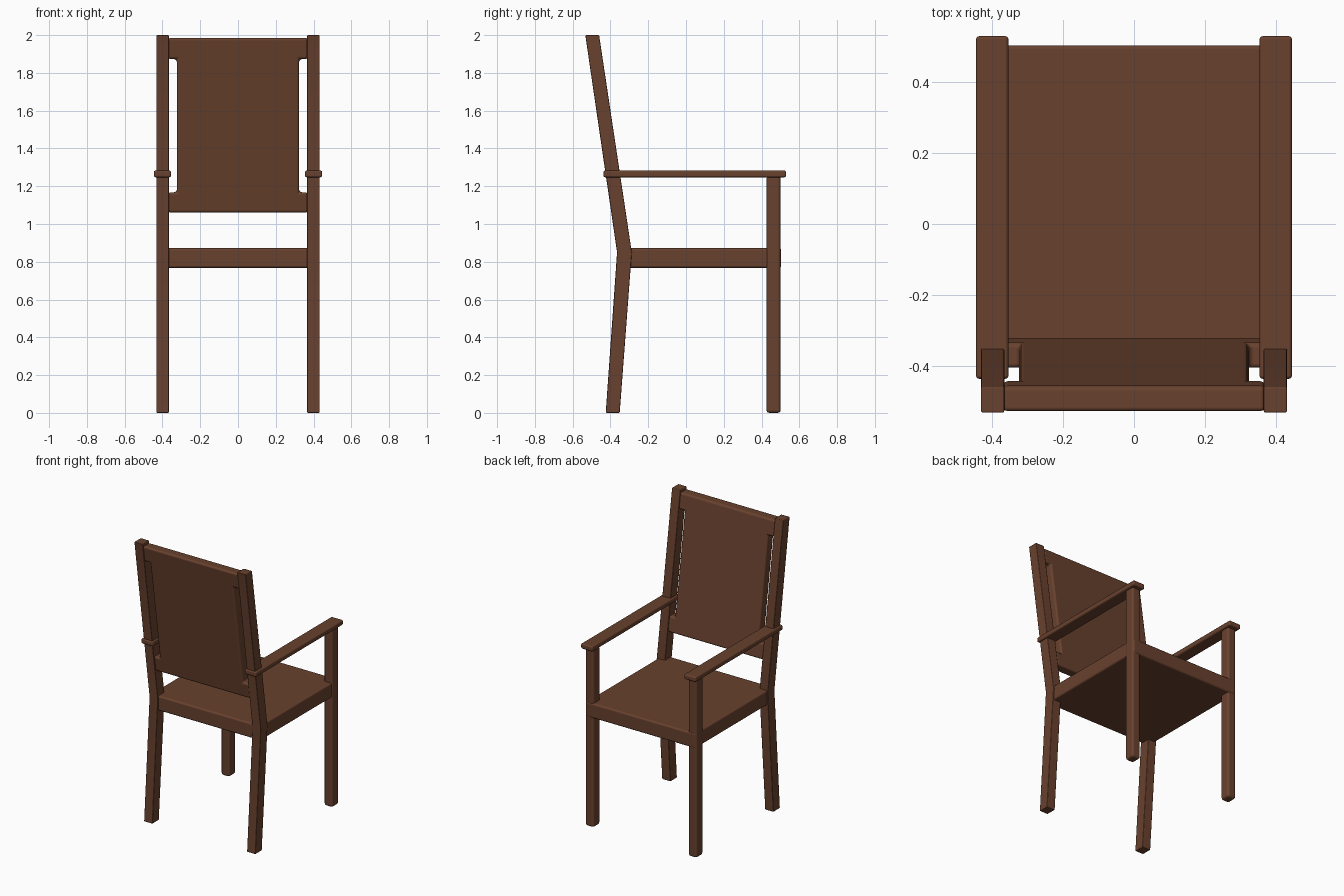
import bpy, bmesh, math

if "Cube" in bpy.data.objects:
    bpy.data.objects.remove(bpy.data.objects["Cube"])

wood = bpy.data.materials.new("brown wood")
wood.diffuse_color = (0.14, 0.053, 0.027, 1)
wood.use_nodes = True
wood.node_tree.nodes["Principled BSDF"].inputs["Base Color"].default_value = wood.diffuse_color


def finish(name, bm, bevel, segments=3):
    bmesh.ops.recalc_face_normals(bm, faces=bm.faces)
    mesh = bpy.data.meshes.new(name)
    bm.to_mesh(mesh)
    bm.free()
    mesh.materials.append(wood)
    ob = bpy.data.objects.new(name, mesh)
    bpy.context.collection.objects.link(ob)
    bpy.ops.object.select_all(action='DESELECT')
    ob.select_set(True)
    bpy.context.view_layer.objects.active = ob
    bpy.ops.object.shade_smooth_by_angle(angle=math.radians(35))
    mod = ob.modifiers.new("rounded edges", 'BEVEL')
    mod.width = bevel
    mod.segments = segments
    mod.limit_method = 'ANGLE'
    mod.angle_limit = math.radians(30)
    mod.harden_normals = True
    return ob


def prism(name, front, back, bevel, segments=3):
    """Solid between two matching outlines."""
    bm = bmesh.new()
    a = [bm.verts.new(p) for p in front]
    b = [bm.verts.new(p) for p in back]
    bm.faces.new(a)
    bm.faces.new(b[::-1])
    n = len(a)
    for i in range(n):
        bm.faces.new((a[i], b[i], b[(i + 1) % n], a[(i + 1) % n]))
    return finish(name, bm, bevel, segments)


def box(name, x, y, z, bevel, segments=3):
    ring = [(x[0], y[0]), (x[1], y[0]), (x[1], y[1]), (x[0], y[1])]
    return prism(name, [(*p, z[0]) for p in ring], [(*p, z[1]) for p in ring], bevel, segments)


def back_y(z):
    """Centre line of the reclined back."""
    return -0.327 - 0.15 * (z - 0.87)


# Seat block
box("seat", (-0.425, 0.425), (-0.36, 0.504), (0.768, 0.872), 0.012)

# Backrest: wide panel with top and bottom rails, one slot at each side
half = [(0.37, 1.06), (0.37, 1.168), (0.324, 1.168), (0.324, 1.873), (0.37, 1.873), (0.37, 1.985)]
outline = half + [(-x, z) for x, z in reversed(half)]
prism("backrest",
      [(x, back_y(z) - 0.036, z) for x, z in outline],
      [(x, back_y(z) + 0.036, z) for x, z in outline], 0.014)

# Bent rear posts, front legs and armrests
post = [(-0.425, 0), (-0.351, 0), (-0.287, 0.85), (-0.46, 2), (-0.533, 2), (-0.365, 0.85)]
for side, s in (("left", -1), ("right", 1)):
    inner, outer = sorted((s * 0.366, s * 0.432))
    prism(side + "_rear_post",
          [(inner, y, z) for y, z in post],
          [(outer, y, z) for y, z in post], 0.005, 2)
    box(side + "_front_leg", (inner, outer), (0.426, 0.501), (0, 1.255), 0.016)
    box(side + "_armrest", sorted((s * 0.354, s * 0.446)), (-0.437, 0.53), (1.247, 1.283), 0.01)
